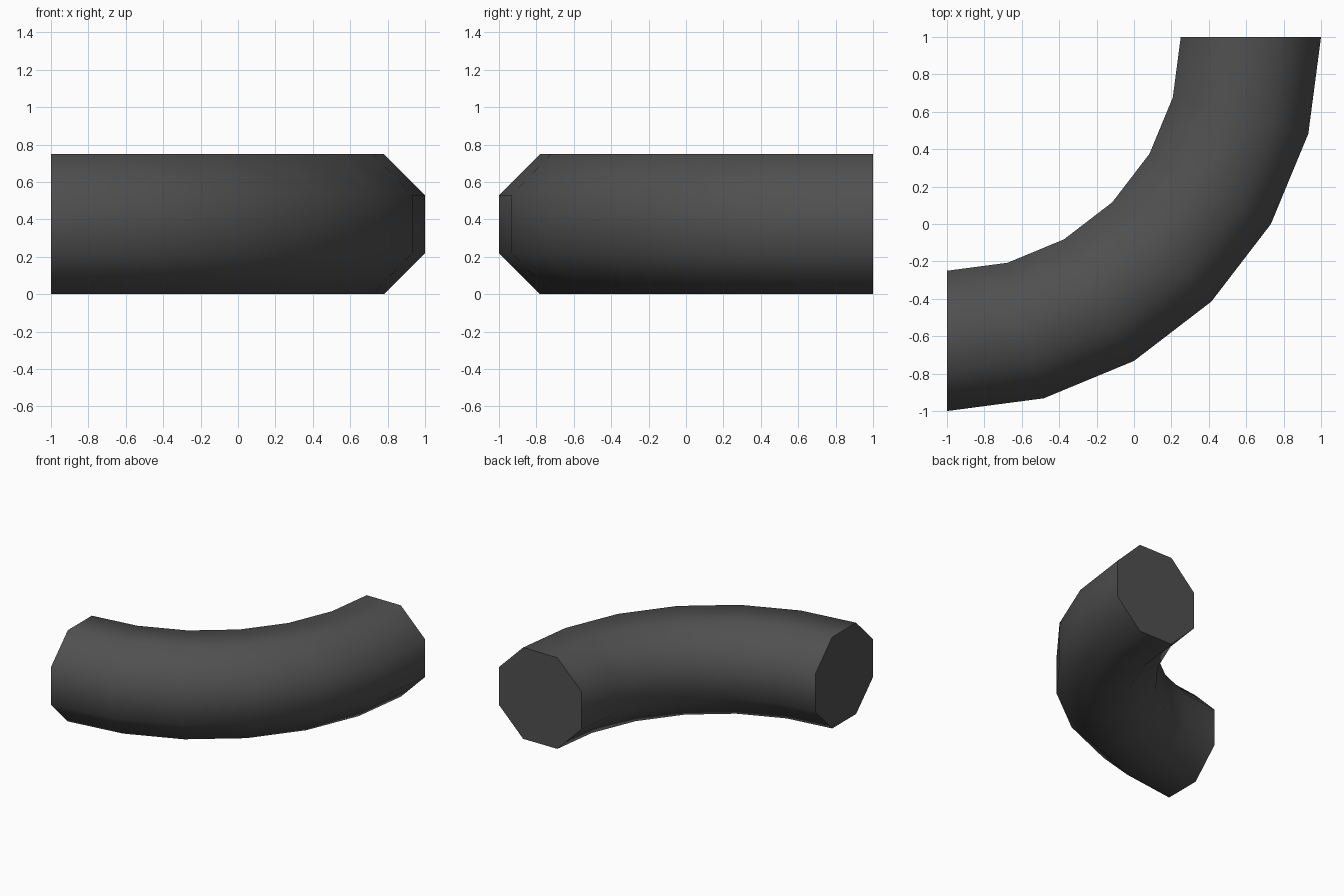
import bpy, bmesh, math
from mathutils import Vector

if "Cube" in bpy.data.objects:
    bpy.data.objects.remove(bpy.data.objects["Cube"])

WIDTH = 0.75        # flat-to-flat width of the octagonal section
BEND = 1.625        # bend radius of the centre line
SIDES, STEPS = 8, 6
PIVOT = Vector((-1, 1, 0))

mat = bpy.data.materials.new("dark_grey")
mat.diffuse_color = (0.08, 0.08, 0.08, 1)
mat.use_nodes = True
mat.node_tree.nodes["Principled BSDF"].inputs["Base Color"].default_value = mat.diffuse_color

# Octagonal section at the left end, standing in the plane x = -1
bm = bmesh.new()
corner = WIDTH / 2 / math.cos(math.pi / SIDES)
ring = []
for i in range(SIDES):
    a = math.tau * (i + 0.5) / SIDES
    ring.append(bm.verts.new((PIVOT.x,
                              PIVOT.y - BEND + corner * math.cos(a),
                              WIDTH / 2 + corner * math.sin(a))))
edges = [bm.edges.new((ring[i], ring[(i + 1) % SIDES])) for i in range(SIDES)]

# Sweep the section through a quarter turn
result = bmesh.ops.spin(bm, geom=edges, cent=PIVOT, axis=(0, 0, 1),
                        angle=math.pi / 2, steps=STEPS)

# Flat end caps
bmesh.ops.holes_fill(bm, edges=[e for e in bm.edges if e.is_boundary], sides=SIDES)
bmesh.ops.recalc_face_normals(bm, faces=bm.faces)

mesh = bpy.data.meshes.new("pipe_elbow")
bm.to_mesh(mesh)
bm.free()
mesh.materials.append(mat)
elbow = bpy.data.objects.new("pipe_elbow", mesh)
bpy.context.collection.objects.link(elbow)

# Smooth tube wall, sharp rims
bpy.context.view_layer.objects.active = elbow
elbow.select_set(True)
bpy.ops.object.shade_smooth_by_angle(angle=math.radians(60))
